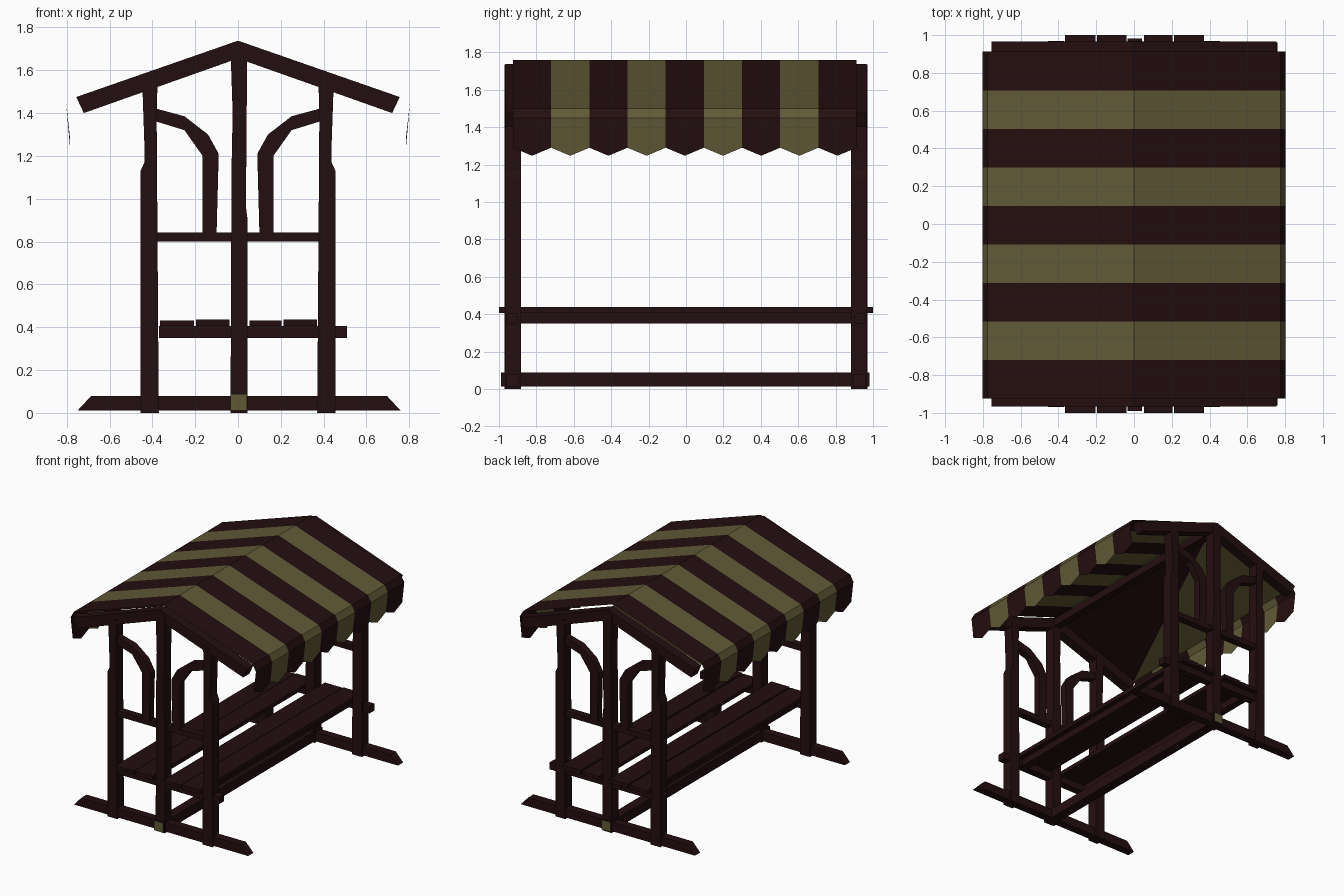
import bpy
import bmesh

cube = bpy.data.objects.get("Cube")
if cube:
    bpy.data.objects.remove(cube, do_unlink=True)


def make_material(name, color):
    mat = bpy.data.materials.new(name)
    mat.use_nodes = True
    mat.diffuse_color = color
    mat.node_tree.nodes["Principled BSDF"].inputs["Base Color"].default_value = color
    return mat


WOOD = make_material("dark brown", (0.0176, 0.0044, 0.0050, 1))
OLIVE = make_material("olive cloth", (0.119, 0.102, 0.037, 1))


def finish(name, bm):
    mesh = bpy.data.meshes.new(name)
    bm.to_mesh(mesh)
    bm.free()
    mesh.materials.append(WOOD)
    mesh.materials.append(OLIVE)
    obj = bpy.data.objects.new(name, mesh)
    bpy.context.collection.objects.link(obj)
    return obj


def extrude(name, outline, y0, y1):
    """Extrude an (x, z) outline from y0 to y1."""
    bm = bmesh.new()
    face = bm.faces.new([bm.verts.new((x, y0, z)) for x, z in outline])
    ext = bmesh.ops.extrude_face_region(bm, geom=[face])
    moved = [v for v in ext["geom"] if isinstance(v, bmesh.types.BMVert)]
    bmesh.ops.translate(bm, verts=moved, vec=(0, y1 - y0, 0))
    bmesh.ops.recalc_face_normals(bm, faces=bm.faces)
    return finish(name, bm)


def beam(name, x0, x1, y0, y1, z0, z1):
    return extrude(name, [(x0, z0), (x1, z0), (x1, z1), (x0, z1)], y0, y1)


def flip(outline):
    return [(-x, z) for x, z in outline]


# Outlines shared by both end frames
FOOT = [(-0.75, 0.01), (0.76, 0.01), (0.695, 0.08), (-0.685, 0.08)]
SIDE_POST = [(0.37, 0), (0.455, 0), (0.455, 1.13), (0.437, 1.17), (0.437, 1.25),
             (0.447, 1.54), (0.375, 1.56), (0.38, 1.4)]
CENTRE_POST = [(-0.035, 0), (0.045, 0), (0.045, 0.9), (0.037, 0.96), (0.043, 1.7),
               (0, 1.735), (-0.035, 1.7), (-0.025, 1.4), (-0.03, 1.15)]
BRACE = [(0.1, 0.84), (0.165, 0.84), (0.165, 1.2), (0.25, 1.32), (0.38, 1.36),
         (0.38, 1.42), (0.25, 1.385), (0.14, 1.3), (0.09, 1.21)]
RAFTER = [(0, 1.655), (0.72, 1.4), (0.755, 1.475), (0, 1.738)]

# End frames
for end, s in (("front", -1), ("back", 1)):
    extrude(f"{end}_foot", FOOT, s * 0.895, s * 0.96)
    extrude(f"{end}_centre_post", CENTRE_POST, s * 0.885, s * 0.97)
    beam(f"{end}_middle_rail", -0.38, 0.38, s * 0.9, s * 0.955, 0.8, 0.843)
    beam(f"{end}_seat_support", -0.37, 0.51, s * 0.9, s * 0.96, 0.35, 0.405)
    for side, shape in (("left", lambda o: o), ("right", flip)):
        extrude(f"{end}_{side}_post", shape(SIDE_POST), s * 0.883, s * 0.968)
        extrude(f"{end}_{side}_brace", shape(BRACE), s * 0.9, s * 0.955)
        extrude(f"{end}_{side}_rafter", shape(RAFTER), s * 0.888, s * 0.965)

# Long members; the stretcher has painted end faces
stretcher = beam("ground_stretcher", -0.035, 0.043, -0.99, 0.982, 0.012, 0.088)
for poly in stretcher.data.polygons:
    poly.material_index = int(abs(poly.normal.y) > 0.9)
beam("ridge_beam", -0.03, 0.03, -0.9, 0.9, 1.66, 1.72)
for name, x in (("left", 0.3), ("right", -0.3)):
    beam(f"{name}_seat_beam", x - 0.03, x + 0.03, -0.9, 0.9, 0.35, 0.405)

# Seat planks
for i, (x0, x1) in enumerate([(-0.365, -0.205), (-0.197, -0.04), (0.053, 0.203), (0.212, 0.37)]):
    beam(f"seat_plank_{i + 1}", x0, x1, -1, 1, 0.405, 0.432 + 0.005 * (i % 2))

# Striped canopy with a pointed hanging edge
STRIPES = 9
Y0, Y1 = -0.925, 0.912
half = (Y1 - Y0) / (2 * STRIPES)
bm = bmesh.new()
rows = []
for j in range(2 * STRIPES + 1):
    hem = 1.247 if j % 2 else 1.29
    side = [(0.785, hem), (0.803, 1.45), (0.775, 1.5)]
    profile = flip(side) + [(0, 1.76)] + side[::-1]
    rows.append([bm.verts.new((x, Y0 + j * half, z)) for x, z in profile])
for j in range(2 * STRIPES):
    for k in range(len(rows[0]) - 1):
        face = bm.faces.new((rows[j][k], rows[j][k + 1], rows[j + 1][k + 1], rows[j + 1][k]))
        face.material_index = (j // 2) % 2
bmesh.ops.recalc_face_normals(bm, faces=bm.faces)
finish("striped_canopy", bm)

# Two-tone lining under the right slope
bm = bmesh.new()
ridge = [bm.verts.new((-0.005, y, 1.748)) for y in (Y0, Y1)]
eave = [bm.verts.new((-0.77, y, 1.491)) for y in (Y0, Y1)]
bm.faces.new((ridge[0], ridge[1], eave[0]))
bm.faces.new((ridge[1], eave[1], eave[0])).material_index = 1
for face in bm.faces:
    face.normal_update()
    if face.normal.z > 0:
        face.normal_flip()
finish("canopy_lining", bm)
